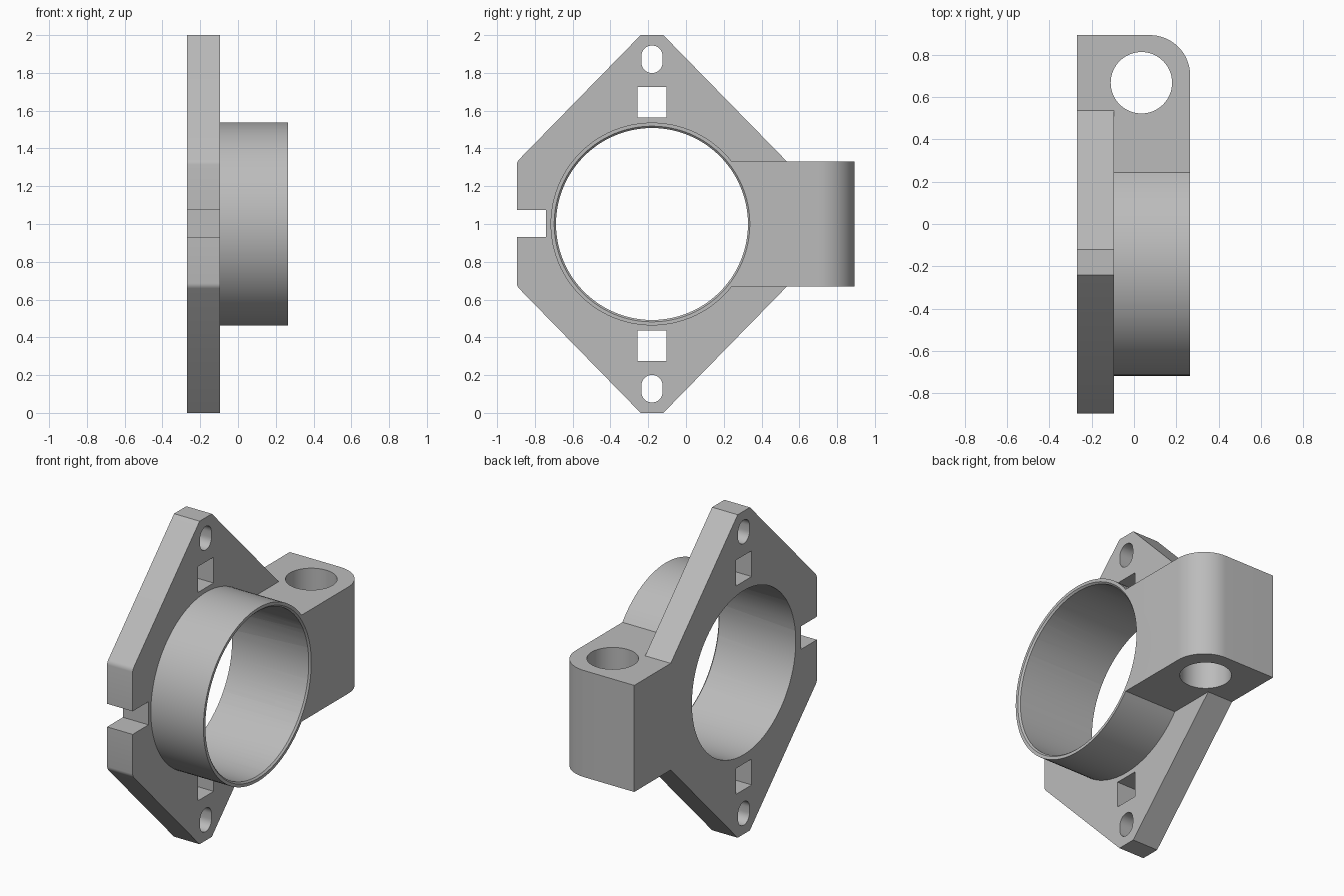
import bpy, bmesh, math
from mathutils import Matrix, Vector

cube = bpy.data.objects.get("Cube")
if cube:
    bpy.data.objects.remove(cube, do_unlink=True)

# Shared dimensions
BACK, PLATE_FACE, FRONT = -0.27, -0.095, 0.265
CY, CZ = -0.18, 1.0
HALF = 0.33
RING_R, BORE_R = 0.537, 0.508

grey = bpy.data.materials.new("light_grey")
grey.use_nodes = True
colour = (0.5, 0.5, 0.5, 1)
grey.diffuse_color = colour
grey.node_tree.nodes["Principled BSDF"].inputs["Base Color"].default_value = colour


def finish(name, bm):
    bmesh.ops.recalc_face_normals(bm, faces=bm.faces)
    mesh = bpy.data.meshes.new(name)
    bm.to_mesh(mesh)
    bm.free()
    mesh.materials.append(grey)
    obj = bpy.data.objects.new(name, mesh)
    bpy.context.collection.objects.link(obj)
    return obj


def prism(name, outline, start, end, axis="X", rounded=None, radius=0, segments=6):
    """Extrude an outline along x (points are y, z) or z (points are x, y)."""
    bm = bmesh.new()
    place = (lambda p: (start, *p)) if axis == "X" else (lambda p: (*p, start))
    face = bm.faces.new([bm.verts.new(place(p)) for p in outline])
    geom = bmesh.ops.extrude_face_region(bm, geom=[face])["geom"]
    step = Vector((end - start, 0, 0) if axis == "X" else (0, 0, end - start))
    bmesh.ops.translate(bm, vec=step, verts=[v for v in geom if isinstance(v, bmesh.types.BMVert)])
    if rounded:
        i = "XYZ".index(axis)
        edges = [e for e in bm.edges
                 if abs(e.verts[0].co[i] - e.verts[1].co[i]) > 0.01 and rounded(e.verts[0].co)]
        bmesh.ops.bevel(bm, geom=edges, offset=radius, segments=segments,
                        profile=0.5, affect="EDGES")
    return finish(name, bm)


def box(name, y0, y1, z0, z1, x0, x1):
    return prism(name, [(y0, z0), (y1, z0), (y1, z1), (y0, z1)], x0, x1)


def cylinder(name, r1, r2, start, end, centre, axis="X", sides=96):
    bm = bmesh.new()
    bmesh.ops.create_cone(bm, cap_ends=True, segments=sides, radius1=r1, radius2=r2,
                          depth=end - start)
    mid = (start + end) / 2
    if axis == "X":
        matrix = Matrix.Translation((mid, *centre)) @ Matrix.Rotation(math.pi / 2, 4, "Y")
    else:
        matrix = Matrix.Translation((*centre, mid))
    bm.transform(matrix)
    return finish(name, bm)


def combine(target, tool, operation):
    mod = target.modifiers.new(tool.name, "BOOLEAN")
    mod.object, mod.operation, mod.solver = tool, operation, "EXACT"
    bpy.context.view_layer.objects.active = target
    bpy.ops.object.modifier_apply(modifier=mod.name)
    bpy.data.objects.remove(tool, do_unlink=True)


# Diamond flange plate with softened side corners
quarter = [(0.715, HALF), (0.06, 1.0)]
right = quarter + [(y, -z) for y, z in reversed(quarter)]
outline = [(CY + y, CZ + z) for y, z in right]
outline = outline[:2] + [(2 * CY - y, z) for y, z in outline[1::-1]] \
    + [(2 * CY - y, z) for y, z in outline[:1:-1]] + outline[2:]
bracket = prism("flange_bracket", outline, BACK, PLATE_FACE,
                rounded=lambda c: c.y < -0.8, radius=0.015, segments=3)

# Ring collar
combine(bracket, cylinder("collar", RING_R, RING_R, BACK + 0.05, FRONT, (CY, CZ)), "UNION")

# Side clamp block with one rounded corner
block = prism("side_block", [(BACK, 0.215), (FRONT, 0.215), (FRONT, 0.892), (BACK, 0.892)],
              CZ - HALF, CZ + HALF, axis="Z",
              rounded=lambda c: c.x > 0 and c.y > 0.5, radius=0.19, segments=16)
combine(bracket, block, "UNION")

# Main bore with a small chamfer at the open end
combine(bracket, cylinder("bore", BORE_R, BORE_R, -0.5, 0.5, (CY, CZ)), "DIFFERENCE")
combine(bracket, cylinder("bore_chamfer", BORE_R - 0.005, BORE_R + 0.02, FRONT - 0.015,
                          FRONT + 0.01, (CY, CZ)), "DIFFERENCE")

# Vertical pin hole through the block
combine(bracket, cylinder("pin_hole", 0.145, 0.145, 0.4, 1.6, (0.035, 0.667), "Z", 64), "DIFFERENCE")

# Square windows and oblong slots above and below the bore
for side in (1, -1):
    z = CZ + side * 0.645
    combine(bracket, box("window", CY - 0.077, CY + 0.077, z - 0.08, z + 0.08, -0.5, 0), "DIFFERENCE")
    z = CZ + side * 0.872
    r, half = 0.056, 0.017
    slot = []
    for k in range(34):
        a = math.pi * (k if k < 17 else k - 1) / 16
        slot.append((CY + r * math.cos(a), z + (half if k < 17 else -half) + r * math.sin(a)))
    combine(bracket, prism("slot", slot, -0.5, 0), "DIFFERENCE")

# Notch in the front edge
combine(bracket, box("notch", -1.0, -0.74, 0.93, 1.073, -0.5, 0), "DIFFERENCE")

bpy.ops.object.select_all(action="DESELECT")
bracket.select_set(True)
bpy.context.view_layer.objects.active = bracket
bpy.ops.object.shade_smooth_by_angle(angle=math.radians(30))
